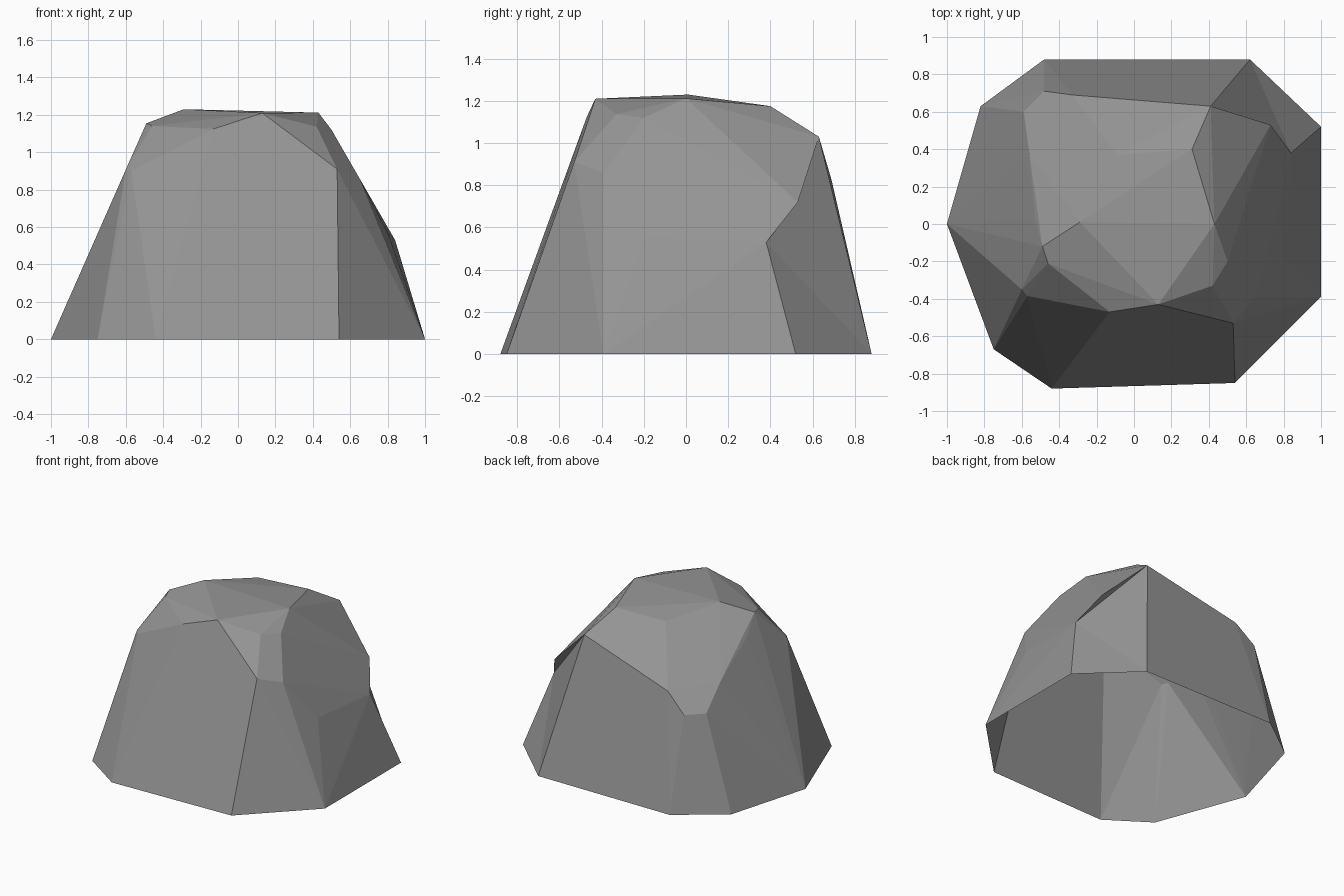
import bpy
import bmesh
import math

default_cube = bpy.data.objects.get("Cube")
if default_cube:
    bpy.data.objects.remove(default_cube, do_unlink=True)

# Stone material
stone = bpy.data.materials.new("grey stone")
stone.use_nodes = True
stone_colour = (0.3, 0.3, 0.3, 1.0)
stone.diffuse_color = stone_colour
shader = stone.node_tree.nodes["Principled BSDF"]
shader.inputs["Base Color"].default_value = stone_colour
shader.inputs["Roughness"].default_value = 0.9

# Footprint on the ground, counter-clockwise (x, y)
heel = (1, .52, 0)
back_foot = (.62, .88, 0)
footprint = [(1, -.39, 0), heel, back_foot, (-.48, .88, 0), (-.82, .63, 0),
             (-1, 0, 0), (-.75, -.67, 0), (-.44, -.88, 0), (.54, -.85, 0)]

# Chipped corners of the right flank and the notch behind it
notch_top = (.73, .53, .72)
notch_low = (.84, .38, .53)
right_flank = [notch_top, notch_low, (.805, -.195, .56),
               (.65, -.39, .86), (.53, -.53, .91)]

# Chipped corners of the back and left flanks
shoulder = (.41, .63, 1.03)
back_flank = [shoulder, (-.33, .69, .825), (-.48, .71, .69), (-.59, .6, .69)]
left_flank = [(-.56, .38, .85), (-.53, .03, 1.03), (-.6, -.35, .907), (-.57, -.385, .9)]

# Corners of the crown
crown = [(-.46, -.21, 1.14), (-.49, -.12, 1.155), (-.29, .01, 1.23), (-.13, -.47, 1.125),
         (.13, -.43, 1.21), (.42, -.33, 1.137), (.5, -.2, 1.12), (.43, 0, 1.212),
         (.31, .4, 1.175), (-.09, .37, 1.166)]


def corner_at(bm, point):
    """Find the corner closest to a point."""
    return min(bm.verts, key=lambda v: math.dist(v.co, point))


def flip_edge(bm, start, end):
    """Turn the edge between two corners to make a hollow crease."""
    edge = bm.edges.get((corner_at(bm, start), corner_at(bm, end)))
    if edge:
        bmesh.ops.rotate_edges(bm, edges=[edge], use_ccw=False)


# Boulder: faceted shell wrapped round all the corners
bm = bmesh.new()
for corner in footprint + right_flank + back_flank + left_flank + crown:
    bm.verts.new(corner)
bmesh.ops.convex_hull(bm, input=bm.verts[:])
spare = [v for v in bm.verts if not v.link_faces]
bmesh.ops.delete(bm, geom=spare, context="VERTS")

# Hollow out the undercut notch at the back right corner
flip_edge(bm, heel, notch_top)
flip_edge(bm, back_foot, notch_top)

# Merge nearly flat neighbours into clean facets
bmesh.ops.dissolve_limit(bm, angle_limit=math.radians(1.5), verts=bm.verts[:], edges=bm.edges[:])
bmesh.ops.recalc_face_normals(bm, faces=bm.faces[:])

# Leave the shell open underneath
underside = [f for f in bm.faces if f.calc_center_median().z < 0.001]
bmesh.ops.delete(bm, geom=underside, context="FACES")

mesh = bpy.data.meshes.new("boulder")
bm.to_mesh(mesh)
bm.free()
mesh.materials.append(stone)
boulder = bpy.data.objects.new("boulder", mesh)
bpy.context.collection.objects.link(boulder)
